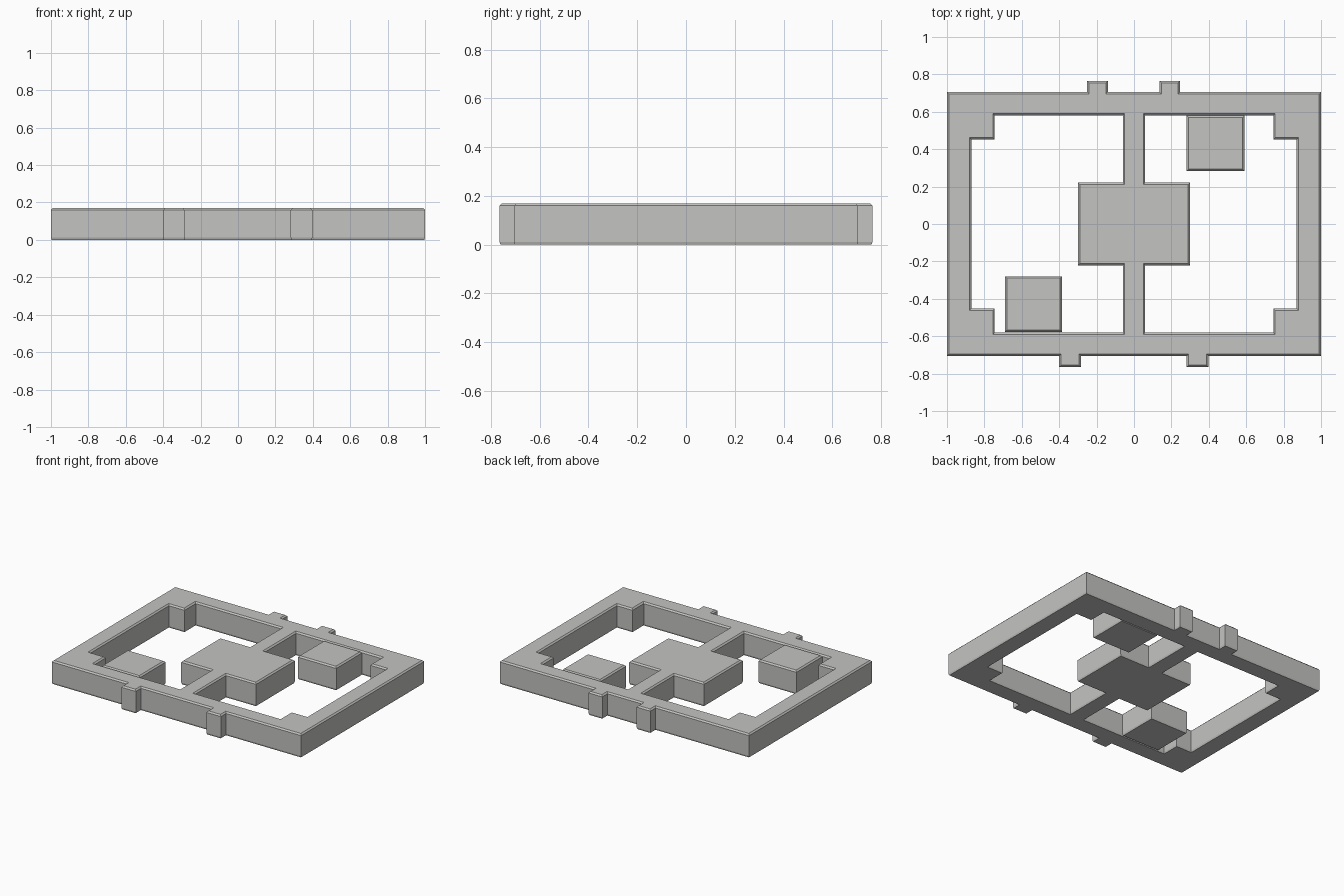
import bpy
import bmesh

if "Cube" in bpy.data.objects:
    bpy.data.objects.remove(bpy.data.objects["Cube"], do_unlink=True)

HEIGHT = 0.17
TOP_CHAMFER = 0.01
FOOT_HEIGHT, FOOT_INSET = 0.012, 0.004

grey = bpy.data.materials.new("light grey")
grey.use_nodes = True
colour = (0.55, 0.55, 0.54, 1)
grey.diffuse_color = colour
grey.node_tree.nodes["Principled BSDF"].inputs["Base Color"].default_value = colour


def slab(name, rects):
    """Merge rectangles (x0, x1, y0, y1) into one slab with chamfered rims."""
    xs = sorted({v for r in rects for v in r[:2]})
    ys = sorted({v for r in rects for v in r[2:]})
    bm = bmesh.new()
    grid = {}

    def vert(x, y):
        if (x, y) not in grid:
            grid[x, y] = bm.verts.new((x, y, FOOT_HEIGHT))
        return grid[x, y]

    # Plan outline: keep each cell covered by any rectangle
    for x0, x1 in zip(xs, xs[1:]):
        for y0, y1 in zip(ys, ys[1:]):
            cx, cy = (x0 + x1) / 2, (y0 + y1) / 2
            if any(a < cx < b and c < cy < d for a, b, c, d in rects):
                bm.faces.new([vert(x0, y0), vert(x1, y0), vert(x1, y1), vert(x0, y1)])

    # Walls
    base = bm.faces[:]
    out = bmesh.ops.extrude_face_region(bm, geom=base, use_keep_orig=True)
    raised = [g for g in out["geom"] if isinstance(g, bmesh.types.BMVert)]
    wall = HEIGHT - TOP_CHAMFER - FOOT_HEIGHT
    bmesh.ops.translate(bm, vec=(0, 0, wall), verts=raised)
    bmesh.ops.recalc_face_normals(bm, faces=bm.faces[:])
    bm.normal_update()

    # Chamfered top and bottom rims
    for sign, inset, rise in ((1, TOP_CHAMFER, TOP_CHAMFER),
                              (-1, FOOT_INSET, FOOT_HEIGHT)):
        cap = [f for f in bm.faces if f.normal.z * sign > 0.99]
        bmesh.ops.inset_region(bm, faces=cap, thickness=inset,
                               use_boundary=True, use_even_offset=True)
        for v in {v for f in cap for v in f.verts}:
            v.co.z += sign * rise
        bm.normal_update()

    bmesh.ops.dissolve_limit(bm, angle_limit=0.01, verts=bm.verts[:], edges=bm.edges[:])
    mesh = bpy.data.meshes.new(name)
    bm.to_mesh(mesh)
    bm.free()
    mesh.materials.append(grey)
    obj = bpy.data.objects.new(name, mesh)
    bpy.context.scene.collection.objects.link(obj)


# Frame bars, inner corner posts, spine and central hub
frame = [(-0.06, 0.06, -0.705, 0.705), (-0.3, 0.3, -0.222, 0.222)]
for s in (-1, 1):
    frame.append((*sorted((s * 0.87, s)), -0.705, 0.705))
    frame.append((-1, 1, *sorted((s * 0.58, s * 0.705))))
    for t in (-1, 1):
        frame.append((*sorted((s * 0.745, s * 0.87)), *sorted((t * 0.452, t * 0.58))))

# Outer tabs: wider apart at the front than at the back
for x in (-0.342, 0.34):
    frame.append((x - 0.058, x + 0.058, -0.765, -0.705))
for x in (-0.195, 0.191):
    frame.append((x - 0.055, x + 0.055, 0.705, 0.765))
slab("frame", frame)

# Loose blocks in opposite corners
slab("front_block", [(-0.69, -0.385, -0.577, -0.28)])
slab("back_block", [(0.282, 0.59, 0.283, 0.579)])
